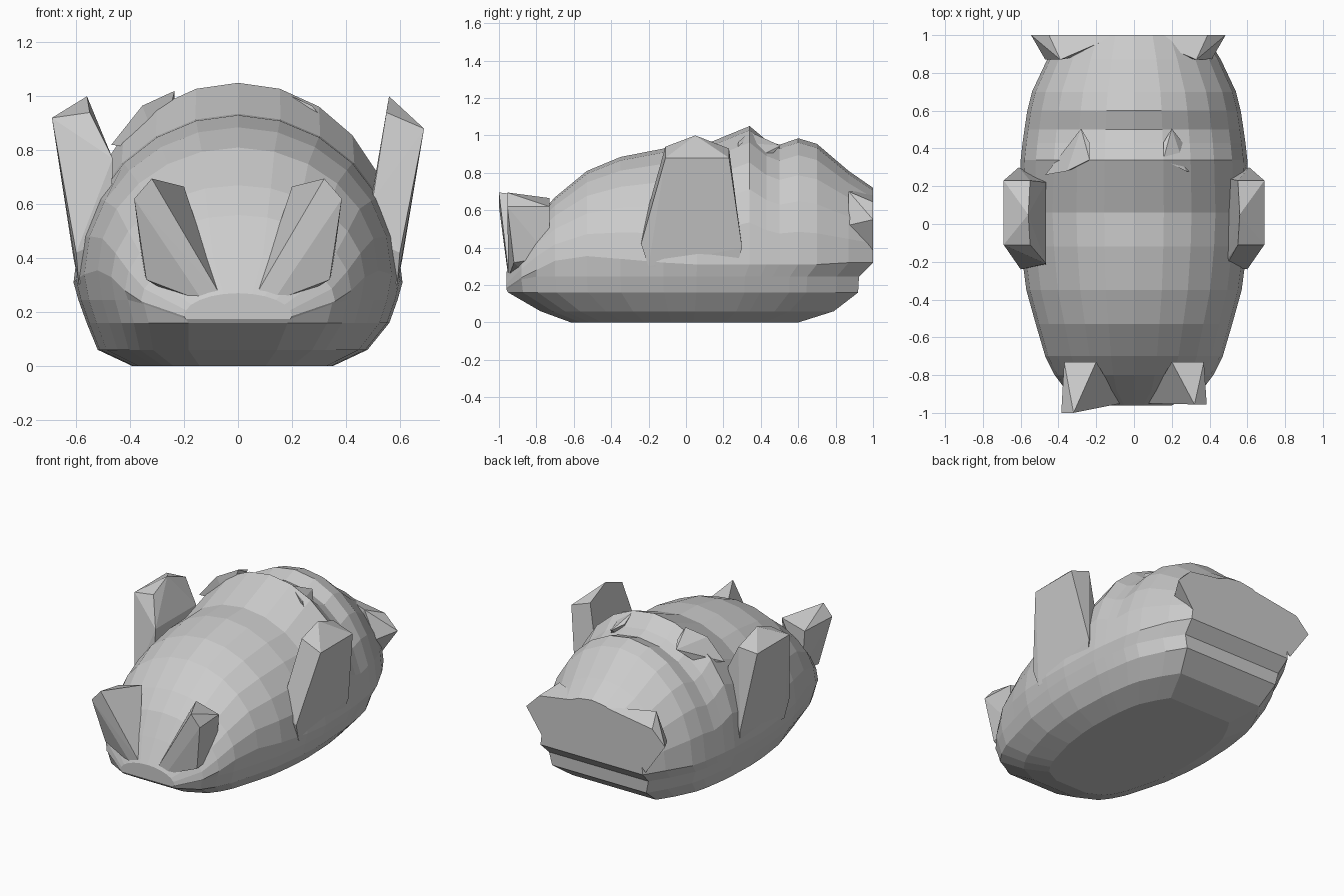
import bpy, bmesh, math

if "Cube" in bpy.data.objects:
    bpy.data.objects.remove(bpy.data.objects["Cube"])

grey = bpy.data.materials.new("plain grey")
grey.diffuse_color = (0.6, 0.6, 0.6, 1)
grey.use_nodes = True
grey.node_tree.nodes["Principled BSDF"].inputs["Base Color"].default_value = grey.diffuse_color


def finish(name, bm):
    bmesh.ops.recalc_face_normals(bm, faces=bm.faces)
    me = bpy.data.meshes.new(name)
    bm.to_mesh(me)
    bm.free()
    me.materials.append(grey)
    ob = bpy.data.objects.new(name, me)
    bpy.context.collection.objects.link(ob)
    return ob


def hull(name, pts, side, shift=0.0):
    """Faceted solid around a few corners, mirrored by side, fused into the body."""
    bm = bmesh.new()
    for x, y, z in pts:
        bm.verts.new((x * side + shift, y, z))
    bmesh.ops.convex_hull(bm, input=bm.verts)
    loose = [v for v in bm.verts if not v.link_faces]
    bmesh.ops.delete(bm, geom=loose, context='VERTS')
    ob = finish(name, bm)
    ob.hide_render = True
    ob.hide_viewport = True
    mod = body.modifiers.new("fuse_" + name, 'BOOLEAN')
    mod.operation = 'UNION'
    mod.solver = 'EXACT'
    mod.object = ob


# Body stations: y, half width, height of widest line, top height, roundness
stations = [(-.96, .20, .185, .27, 1), (-.88, .36, .24, .42, 1), (-.80, .42, .28, .56, 1),
            (-.70, .47, .33, .67, 1), (-.53, .52, .355, .81, 1), (-.35, .57, .34, .885, 1),
            (-.12, .60, .32, .93, 1), (.06, .61, .31, .935, 1), (.34, .60, .31, 1.05, .88),
            (.43, .59, .31, .975, .95), (.50, .58, .31, .95, 1), (.60, .565, .31, .985, 1),
            (.70, .54, .31, .955, 1), (.87, .46, .32, .81, 1), (1.0, .38, .32, .72, 1)]
# Hull levels: z, width factor, front length factor, back length factor, side shift
levels = [(0, .61, .64, .60, -.02), (.06, .82, .81, .79, -.02),
          (.16, .92, .99, .92, 0), (.245, .97, 1.0, .925, 0)]
ARC = 12
L = len(levels)

bm = bmesh.new()
rows = []
for y, w, zw, zt, p in stations:
    low = [(w * f, y * (a if y < 0 else b), min(z, zw - .01), s)
           for z, f, a, b, s in levels]
    arc = [(w * math.cos(math.pi * i / ARC), y,
            zw + (zt - zw) * max(0, math.sin(math.pi * i / ARC)) ** p)
           for i in range(ARC + 1)]
    right = [(x + s, yy, z) for x, yy, z, s in low]
    left = [(s - x, yy, z) for x, yy, z, s in reversed(low)]
    rows.append([bm.verts.new(q) for q in right + arc + left])
n = len(rows[0])
for a, b in zip(rows, rows[1:]):
    for i in range(n):
        j = (i + 1) % n
        bm.faces.new((a[i], a[j], b[j], b[i]))
# Close the nose and the flat rear
for r in (rows[0], rows[-1]):
    for i in range(L):
        bm.faces.new((r[i], r[i + 1], r[n - 2 - i], r[n - 1 - i]))
    bm.faces.new(r[L:n - L])
body = finish("body", bm)

for side, tag in ((1, "right"), (-1, "left")):
    # Upright side fins
    inner = [(.50, -.20, .62), (.50, .24, .62)] if side > 0 else \
            [(.465, -.21, .77), (.465, .22, .77)]
    outer_z = .88 if side > 0 else .92
    hull("side_fin_" + tag, [
        (.69, -.11, outer_z), (.69, .23, outer_z), (.56, .05, 1.0), (.55, -.11, .94),
        (.55, .23, .93), (.60, -.24, .42), (.61, .30, .40), (.47, -.22, .48),
        (.48, .23, .48), (.59, -.2, .30), (.59, .27, .30)] + inner, side)
    # Front fins spreading from the nose
    tip = -1.0 if side < 0 else -.955
    hull("front_fin_" + tag, [
        (.385, tip, .62), (.32, tip, .695), (.07, -.95, .27), (.13, -.95, .24),
        (.35, -.73, .35), (.37, -.73, .62), (.20, -.73, .665), (.27, -.88, .28),
        (.34, -.92, .32)], side)
    # Rear corner flares
    hull("rear_flare_" + tag, [
        (.36, .87, .70), (.44, .87, .52), (.515, 1.0, .55), (.42, 1.0, .645),
        (.37, 1.0, .34), (.06, 1.0, .70), (.2, .9, .5)], side, -.03)
    # Spikes behind the top ridge
    hull("ridge_spike_" + tag, [
        (.315, .28, .965), (.43, .26, .82), (.195, .34, 1.02), (.24, .505, .945),
        (.195, .43, .97), (.25, .30, .80), (.32, .40, .84)], side, -.04)
